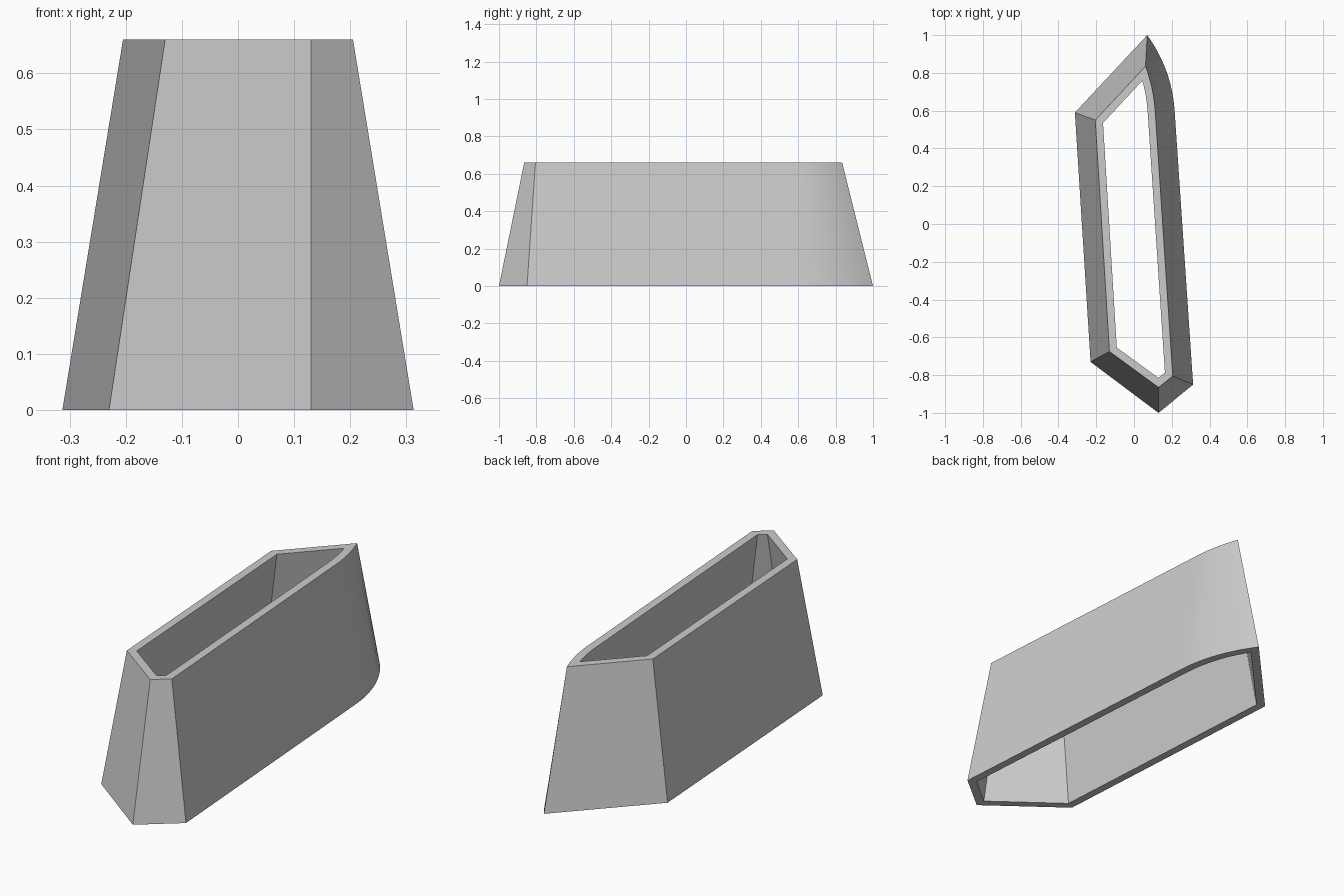
import bpy, bmesh, math
from mathutils import Vector

cube = bpy.data.objects.get("Cube")
if cube:
    bpy.data.objects.remove(cube, do_unlink=True)

HEIGHT = 0.66
WALL = 0.04
ARC_STEPS = 12


def outline(corners, start, control, end):
    """Counter-clockwise outline: straight corners, then a curved shoulder."""
    left_back, left_front, nose, right_front = [Vector(c) for c in corners]
    a, b, c = Vector(start), Vector(control), Vector(end)
    arc = []
    for i in range(ARC_STEPS + 1):
        t = i / ARC_STEPS
        arc.append(a * (1 - t) ** 2 + b * 2 * t * (1 - t) + c * t * t)
    return [left_back, left_front, nose, right_front] + arc


def inset(points, distance):
    """Mitred inward offset of a counter-clockwise outline."""
    result = []
    for i, p in enumerate(points):
        d1 = (p - points[i - 1]).normalized()
        d2 = (points[(i + 1) % len(points)] - p).normalized()
        n1, n2 = Vector((-d1.y, d1.x)), Vector((-d2.y, d2.x))
        result.append(p + (n1 + n2) * distance / (1 + n1.dot(n2)))
    return result


# Outlines at the foot and at the rim
foot = outline([(-0.313, 0.59), (-0.23, -0.73), (0.13, -1.0), (0.313, -0.85)],
               (0.215, 0.6), (0.2, 0.82), (0.07, 1.0))
rim = outline([(-0.205, 0.55), (-0.13, -0.675), (0.13, -0.865), (0.205, -0.805)],
              (0.112, 0.6), (0.104, 0.72), (0.061, 0.835))

# Tapered open sleeve: outer wall, rim, inner wall, foot ring
bm = bmesh.new()
loops = [(foot, 0), (rim, HEIGHT), (inset(rim, WALL), HEIGHT), (inset(foot, WALL), 0)]
rings = [[bm.verts.new((p.x, p.y, z)) for p in pts] for pts, z in loops]
count = len(foot)
for k, ring in enumerate(rings):
    upper = rings[(k + 1) % len(rings)]
    for i in range(count):
        j = (i + 1) % count
        bm.faces.new((ring[i], ring[j], upper[j], upper[i]))
bmesh.ops.recalc_face_normals(bm, faces=bm.faces)
mesh = bpy.data.meshes.new("tapered_sleeve")
bm.to_mesh(mesh)
bm.free()
sleeve = bpy.data.objects.new("tapered_sleeve", mesh)
bpy.context.collection.objects.link(sleeve)

# Plain grey material
grey = bpy.data.materials.new("light_grey")
grey.use_nodes = True
colour = (0.6, 0.6, 0.6, 1.0)
grey.diffuse_color = colour
grey.node_tree.nodes["Principled BSDF"].inputs["Base Color"].default_value = colour
mesh.materials.append(grey)

# Smooth the curved shoulder, keep the corners crisp
bpy.ops.object.select_all(action="DESELECT")
sleeve.select_set(True)
bpy.context.view_layer.objects.active = sleeve
bpy.ops.object.shade_smooth_by_angle(angle=math.radians(20))
